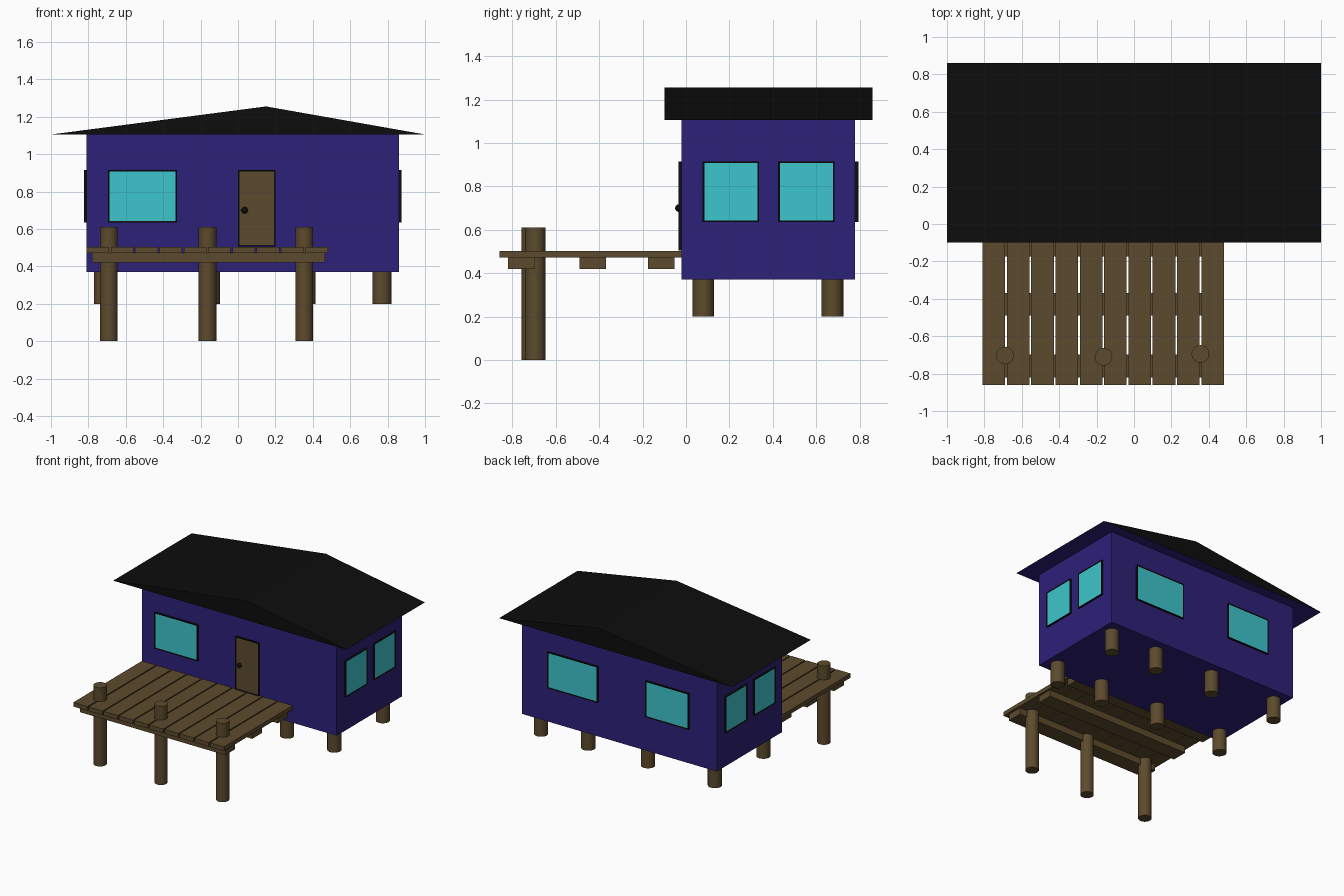
import bpy, bmesh, math
from mathutils import Matrix, Vector

if "Cube" in bpy.data.objects:
    bpy.data.objects.remove(bpy.data.objects["Cube"])


def material(name, rgb):
    m = bpy.data.materials.new(name)
    m.use_nodes = True
    m.diffuse_color = (*rgb, 1)
    m.node_tree.nodes["Principled BSDF"].inputs["Base Color"].default_value = (*rgb, 1)
    return m


BLUE = material("indigo paint", (0.027, 0.015, 0.19))
BLACK = material("black", (0.004, 0.004, 0.004))
WOOD = material("brown wood", (0.107, 0.069, 0.026))
GLASS = material("turquoise glass", (0.048, 0.56, 0.61))


def finish(name, bm, *mats):
    bmesh.ops.recalc_face_normals(bm, faces=bm.faces)
    mesh = bpy.data.meshes.new(name)
    bm.to_mesh(mesh)
    bm.free()
    for m in mats:
        mesh.materials.append(m)
    ob = bpy.data.objects.new(name, mesh)
    bpy.context.collection.objects.link(ob)
    return ob


def cuboid(bm, low, high):
    low, high = Vector(low), Vector(high)
    place = Matrix.Translation((low + high) / 2) @ Matrix.Diagonal((*(high - low), 1))
    return bmesh.ops.create_cube(bm, size=1, matrix=place)


def box(name, low, high, mat):
    bm = bmesh.new()
    cuboid(bm, low, high)
    return finish(name, bm, mat)


def smooth(ob):
    bpy.ops.object.select_all(action="DESELECT")
    ob.select_set(True)
    bpy.context.view_layer.objects.active = ob
    bpy.ops.object.shade_smooth_by_angle()


def post(name, x, y, low, high, radius):
    bm = bmesh.new()
    bmesh.ops.create_cone(bm, cap_ends=True, segments=32, radius1=radius, radius2=radius,
                          depth=high - low, matrix=Matrix.Translation((x, y, (low + high) / 2)))
    smooth(finish(name, bm, WOOD))


def panel(name, place, width, low, high, turn, fill):
    """Black framed panel standing on a wall; turn 0 faces the front."""
    bm = bmesh.new()
    cuboid(bm, (-width / 2, -0.014, low), (width / 2, 0.005, high))
    bm.normal_update()
    face = min(bm.faces, key=lambda f: f.normal.y)
    bmesh.ops.inset_region(bm, faces=[face], thickness=0.012, depth=-0.004)
    face.material_index = 1
    bm.transform(Matrix.Translation((*place, 0)) @ Matrix.Rotation(math.radians(turn), 4, "Z"))
    finish(name, bm, BLACK, fill)


# House body
LEFT, RIGHT, FRONT, BACK = -0.81, 0.86, -0.02, 0.78
FLOOR, EAVES, RIDGE = 0.37, 1.105, 1.255
box("house_body", (LEFT, FRONT, FLOOR), (RIGHT, BACK, EAVES), BLUE)

# Gabled roof, painted underneath
bm = bmesh.new()
profile = [bm.verts.new((x, -0.1, z)) for x, z in ((-1, EAVES), (1, EAVES), (0.15, RIDGE))]
gable = bm.faces.new(profile)
swept = bmesh.ops.extrude_face_region(bm, geom=[gable])
bmesh.ops.translate(bm, vec=(0, 0.96, 0),
                    verts=[v for v in swept["geom"] if isinstance(v, bmesh.types.BMVert)])
bmesh.ops.recalc_face_normals(bm, faces=bm.faces)
for f in bm.faces:
    f.material_index = 1 if f.normal.z < -0.9 else 0
finish("roof", bm, BLACK, BLUE)

# Windows and door
SILL, HEAD = 0.635, 0.915
panel("front_window", (-0.51, FRONT), 0.37, SILL, HEAD, 0, GLASS)
panel("back_window_wide", (0.42, BACK), 0.43, SILL, HEAD, 180, GLASS)
panel("back_window_narrow", (-0.39, BACK), 0.37, SILL, HEAD, 180, GLASS)
for y, spot in ((0.207, "front"), (0.555, "rear")):
    panel("left_window_" + spot, (RIGHT, y), 0.26, SILL, HEAD, 90, GLASS)
    panel("right_window_" + spot, (LEFT, y), 0.26, SILL, HEAD, -90, GLASS)
panel("door", (0.1, FRONT), 0.2, 0.505, HEAD, 0, WOOD)
bm = bmesh.new()
bmesh.ops.create_uvsphere(bm, u_segments=24, v_segments=12, radius=0.018,
                          matrix=Matrix.Translation((0.035, -0.032, 0.7)))
smooth(finish("door_knob", bm, BLACK))

# Short stilts under the house
for row, y in (("front", 0.08), ("back", 0.675)):
    for i, x in enumerate((-0.72, -0.147, 0.365, 0.77)):
        post(f"{row}_stilt_{i + 1}", x, y, 0.2, FLOOR + 0.01, 0.05)

# Deck planks, cross beams and tall posts
for i in range(10):
    x = -0.81 + i * 0.13
    box(f"deck_plank_{i + 1}", (x, -0.86, 0.471), (x + 0.121, FRONT, 0.503), WOOD)
for i, y in enumerate((-0.82, -0.49, -0.175)):
    box(f"deck_beam_{i + 1}", (-0.78, y, 0.42), (0.465, y + 0.122, 0.472), WOOD)
for i, (x, y) in enumerate(((-0.69, -0.703), (-0.163, -0.71), (0.355, -0.695))):
    post(f"deck_post_{i + 1}", x, y, 0, 0.61, 0.047)
